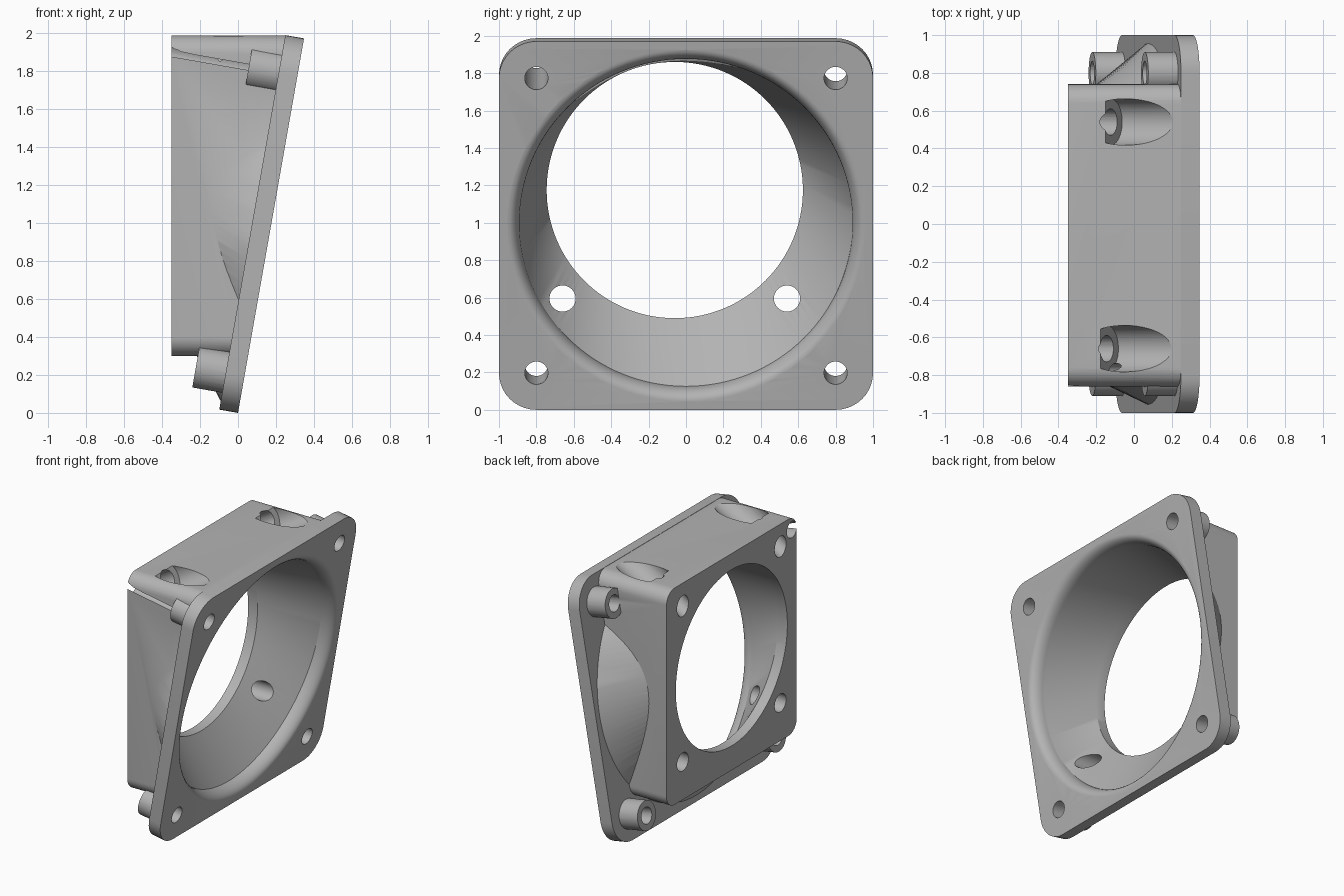
import bpy, bmesh
from math import sin, cos, tan, pi, radians
from mathutils import Matrix, Vector

if "Cube" in bpy.data.objects:
    bpy.data.objects.remove(bpy.data.objects["Cube"])

TILT = radians(10)
STRAIGHT = Matrix.Identity(4)
PLATE = Matrix.Rotation(TILT, 4, 'Y')   # local x = plate normal, z = up the plate
PLATE_T = 0.1


def circle(frame, d, y, z, r, n=48):
    """Ring of radius r around (y, z) at depth d along the frame's x axis."""
    return [frame @ Vector((d, y + r * cos(2 * pi * i / n), z + r * sin(2 * pi * i / n)))
            for i in range(n)]


def rounded_rect(frame, d, y0, y1, z0, z1, r, n=10):
    corners = ((y1 - r, z1 - r), (y0 + r, z1 - r), (y0 + r, z0 + r), (y1 - r, z0 + r))
    ring = []
    for k, (cy, cz) in enumerate(corners):
        for i in range(n + 1):
            a = (k + i / n) * pi / 2
            ring.append(frame @ Vector((d, cy + r * cos(a), cz + r * sin(a))))
    return ring


def loft(name, rings):
    """Closed solid through a series of matching rings."""
    bm = bmesh.new()
    loops = [[bm.verts.new(p) for p in ring] for ring in rings]
    n = len(loops[0])
    sides = []
    for a, b in zip(loops, loops[1:]):
        for i in range(n):
            j = (i + 1) % n
            sides.append(bm.faces.new((a[i], a[j], b[j], b[i])))
    bm.faces.new(loops[0])
    bm.faces.new(loops[-1])
    bmesh.ops.triangulate(bm, faces=sides)
    bmesh.ops.recalc_face_normals(bm, faces=bm.faces[:])
    mesh = bpy.data.meshes.new(name)
    bm.to_mesh(mesh)
    bm.free()
    ob = bpy.data.objects.new(name, mesh)
    bpy.context.collection.objects.link(ob)
    return ob


def cylinder(name, frame, d0, d1, y, z, r):
    return loft(name, [circle(frame, d, y, z, r) for d in (d0, d1)])


def combine(base, tool, operation):
    """Apply one boolean and drop the tool object."""
    mod = base.modifiers.new("cut", 'BOOLEAN')
    mod.operation = operation
    mod.solver = 'EXACT'
    mod.object = tool
    bpy.context.view_layer.objects.active = base
    bpy.ops.object.modifier_apply(modifier=mod.name)
    bpy.data.objects.remove(tool)


# Tilted square mounting plate
body = loft("tilted_duct_adapter",
            [rounded_rect(PLATE, d, -1, 1, 0, 2, 0.2) for d in (-PLATE_T, 0)])

# Upright square block, its far end following the plate
BORE_Y, BORE_Z = -0.06, 1.175
BACK_X = -0.35
back = rounded_rect(STRAIGHT, BACK_X, BORE_Y - 0.8, BORE_Y + 0.8, 0.3, 1.985, 0.1)
front = [Vector((p.z * tan(TILT) - 0.095 / cos(TILT), p.y, p.z)) for p in back]
combine(body, loft("block", [back, front]), 'UNION')

# Conical outer shell between plate and block
N = 128
shell = [circle(PLATE, -0.05, 0, 1, 0.955, N), circle(PLATE, -PLATE_T, 0, 1, 0.955, N),
         circle(STRAIGHT, -0.3, BORE_Y, BORE_Z, 0.72, N)]
combine(body, loft("shell", shell), 'UNION')

# Screw bosses behind the plate corners
for y in (-0.8, 0.8):
    for z in (0.2, 1.8):
        combine(body, cylinder("boss", PLATE, -0.26, -0.05, y, z, 0.11), 'UNION')

# Flared air passage with a rounded lip
passage = [circle(PLATE, 0.05, 0, 1, 0.955, N)]
for i in range(9):
    t = i / 8 * pi / 2
    passage.append(circle(PLATE, -PLATE_T * (1 - cos(t)), 0, 1,
                          0.89 + 0.065 * (1 - sin(t)), N))
passage += [circle(STRAIGHT, x, BORE_Y, BORE_Z, 0.685, N) for x in (-0.27, -0.45)]
combine(body, loft("passage", passage), 'DIFFERENCE')

# Plate screw holes; one runs on through the block
for y in (-0.8, 0.8):
    for z in (0.2, 1.8):
        depth = -0.8 if y < 0 and z > 1 else -0.28
        combine(body, cylinder("hole", PLATE, depth, 0.05, y, z, 0.062), 'DIFFERENCE')

# Block screw holes: straight below, slanted with open pockets on top
for side in (-1, 1):
    y = BORE_Y + side * 0.6
    combine(body, cylinder("hole", STRAIGHT, -0.45, 0, y, 0.595, 0.07), 'DIFFERENCE')
    seat = Vector((-0.134 + 0.01 * side, y, 1.933 + 0.004 * side))
    slant = Matrix.Translation(seat) @ Matrix.Rotation(radians(-30), 4, 'Y')
    combine(body, cylinder("pocket", slant, 0, 0.6, 0, 0, 0.123), 'DIFFERENCE')
    combine(body, cylinder("hole", slant, -0.45, 0.03, 0, 0, 0.07), 'DIFFERENCE')

# Single grey plastic
grey = bpy.data.materials.new("grey_plastic")
grey.use_nodes = True
colour = (0.45, 0.45, 0.45, 1)
grey.diffuse_color = colour
grey.node_tree.nodes["Principled BSDF"].inputs["Base Color"].default_value = colour
body.data.materials.clear()
body.data.materials.append(grey)

# Smooth curves, crisp edges
for ob in bpy.context.selected_objects:
    ob.select_set(False)
body.select_set(True)
bpy.context.view_layer.objects.active = body
bpy.ops.object.shade_smooth_by_angle(angle=radians(30))
